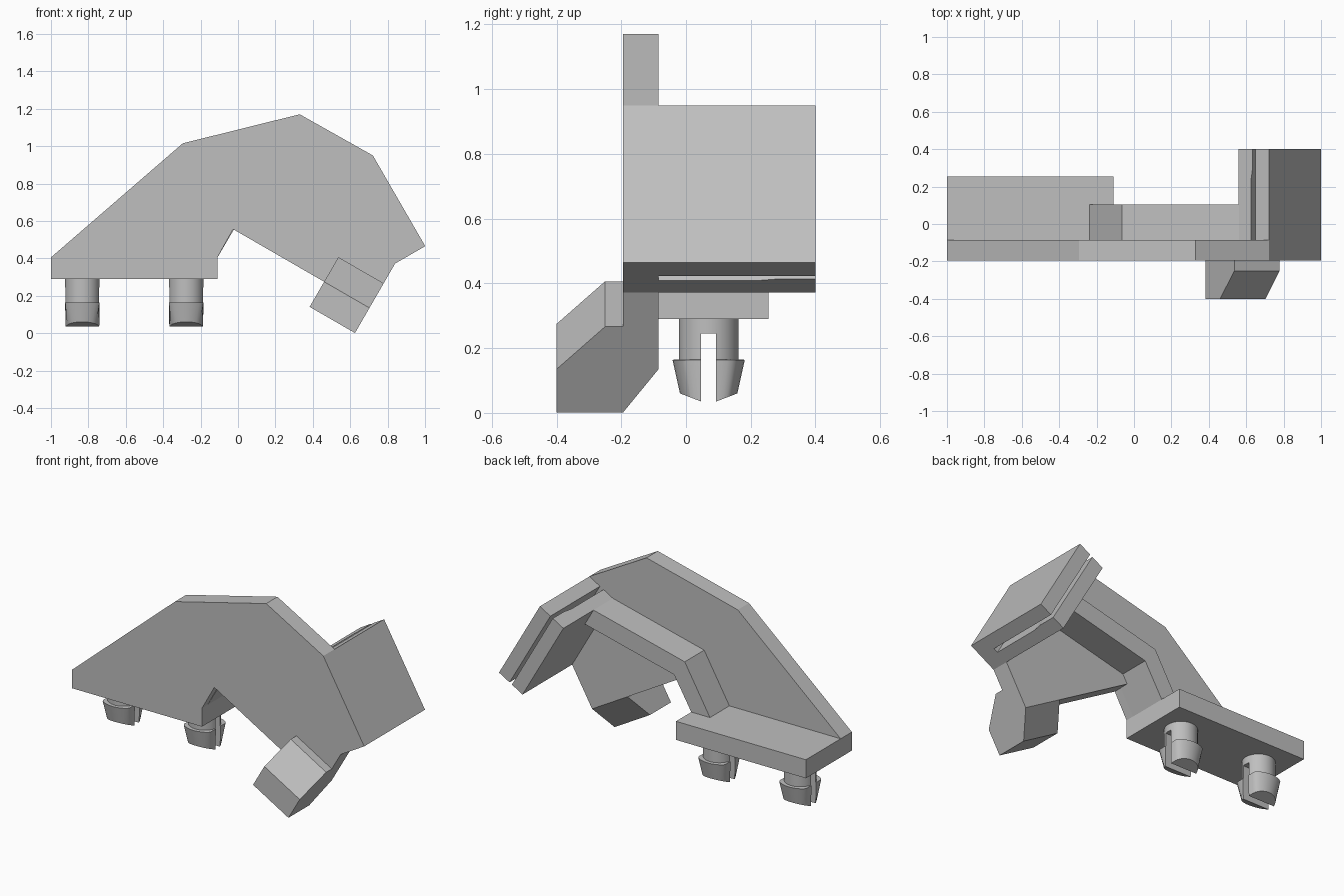
import bpy, bmesh, math
from mathutils import Vector

if "Cube" in bpy.data.objects:
    bpy.data.objects.remove(bpy.data.objects["Cube"], do_unlink=True)

grey = bpy.data.materials.new("plain grey")
grey.use_nodes = True
GREY = (0.52, 0.52, 0.52, 1)
grey.diffuse_color = GREY
grey.node_tree.nodes["Principled BSDF"].inputs["Base Color"].default_value = GREY

X, Y, Z = Vector((1, 0, 0)), Vector((0, 1, 0)), Vector((0, 0, 1))


def add_object(name, bm):
    bmesh.ops.recalc_face_normals(bm, faces=bm.faces)
    mesh = bpy.data.meshes.new(name)
    bm.to_mesh(mesh)
    bm.free()
    mesh.materials.append(grey)
    ob = bpy.data.objects.new(name, mesh)
    bpy.context.scene.collection.objects.link(ob)
    return ob


def prism(name, points, origin, u, v, sweep):
    """Polygon in the u/v plane, extruded along sweep."""
    bm = bmesh.new()
    face = bm.faces.new([bm.verts.new(origin + u * a + v * b) for a, b in points])
    new = bmesh.ops.extrude_face_region(bm, geom=[face])["geom"]
    bmesh.ops.translate(bm, vec=sweep, verts=[g for g in new if isinstance(g, bmesh.types.BMVert)])
    return add_object(name, bm)


def combine(target, tool, operation):
    mod = target.modifiers.new("combine", "BOOLEAN")
    mod.operation, mod.solver, mod.object = operation, "EXACT", tool
    bpy.context.view_layer.objects.active = target
    bpy.ops.object.modifier_apply(modifier=mod.name)
    bpy.data.objects.remove(tool, do_unlink=True)


# Tilted directions shared by the clip slab and the foot
C, S = math.cos(math.radians(30)), 0.5
across, down = Vector((C, 0, S)), Vector((S, 0, -C))
foot_up, foot_along = Vector((S, 0, C)), Vector((C, 0, -S))
slab_top = Vector((0.56, 0, 0.857))
slab_width, slab_length = 0.186, 0.56
slab_end = slab_top + down * slab_length
foot_base = slab_end - foot_up * 0.429
step = 0.155
plate_corner = foot_base + foot_up * step
notch = plate_corner - foot_along * 0.842
slab_outer = slab_top + across * slab_width

# Flat front plate
front, back = -0.195, -0.085
outline = [(-1, 0.29), (-1, 0.405), (-0.295, 1.015), (0.33, 1.17)]
outline += [(p.x, p.z) for p in (slab_outer, slab_end, plate_corner, notch)]
outline += [(-0.11, 0.405), (-0.11, 0.29)]
body = prism("bracket_body", outline, Y * front, X, Z, Y * (back - front))

# Slotted clip slab, with a small lip narrowing the slot mouth
slab = prism("clip_slab", [(front, 0), (0.4, 0), (0.4, 0.084), (0.29, 0.084), (0.23, 0.075),
                           (back, 0.075), (back, 0.103), (0.4, 0.103),
                           (0.4, slab_width), (front, slab_width)],
             slab_top, Y, across, down * slab_length)

# Mounting flange
flange = prism("mounting_flange", [(-1, 0.29), (-0.11, 0.29), (-0.11, 0.405), (-1, 0.405)],
               Y * -0.14, X, Z, Y * 0.395)

# Bent stiffening rib
rib = prism("stiffening_rib", [(-0.13, 0.37), (0.008, 0.605), (0.65, 0.762), (0.60, 0.867),
                               (-0.065, 0.704), (-0.24, 0.401), (-0.24, 0.37)],
            Y * -0.14, X, Z, Y * 0.245)

# Angled foot
foot = prism("foot", [(front, 0), (-0.4, 0), (-0.4, step), (-0.25, 0.307),
                      (-0.14, 0.307), (-0.14, step), (back, step)],
             foot_base, Y, foot_up, foot_along * -0.28)

for part in (slab, flange, rib, foot):
    combine(body, part, "UNION")


# Split snap pegs
def snap_peg(name, x):
    sides, half = 40, 0.092
    rings = [(0.092, 0.30), (0.092, 0.165), (0.112, 0.164), (0.08, 0.02)]
    bm = bmesh.new()
    loops = []
    for r, z in rings:
        loop = []
        for i in range(sides):
            a = math.tau * (i + 0.5) / sides
            px = max(-half, min(half, r * math.cos(a) * (1.16 if z < 0.165 else 1)))
            loop.append(bm.verts.new((x + px, 0.07 + r * math.sin(a), z)))
        loops.append(loop)
    for lo, hi in zip(loops, loops[1:]):
        for i in range(sides):
            j = (i + 1) % sides
            bm.faces.new((lo[i], lo[j], hi[j], hi[i]))
    bm.faces.new(loops[0])
    bm.faces.new(loops[-1])
    peg = add_object(name, bm)
    # Prong shape: centre gap and slanted tips
    half_shape = [(0.023, 0.245), (0.023, 0.035), (0.13, 0.076), (0.13, 0.32)]
    shape = half_shape + [(-a, b) for a, b in reversed(half_shape)]
    combine(peg, prism("prong_shape", shape, Vector((x - 0.15, 0.07, 0)), Y, Z, X * 0.3), "INTERSECT")
    bpy.ops.object.select_all(action="DESELECT")
    peg.select_set(True)
    bpy.context.view_layer.objects.active = peg
    bpy.ops.object.shade_smooth_by_angle(angle=math.radians(30))


snap_peg("outer_snap_peg", -0.832)
snap_peg("inner_snap_peg", -0.277)
